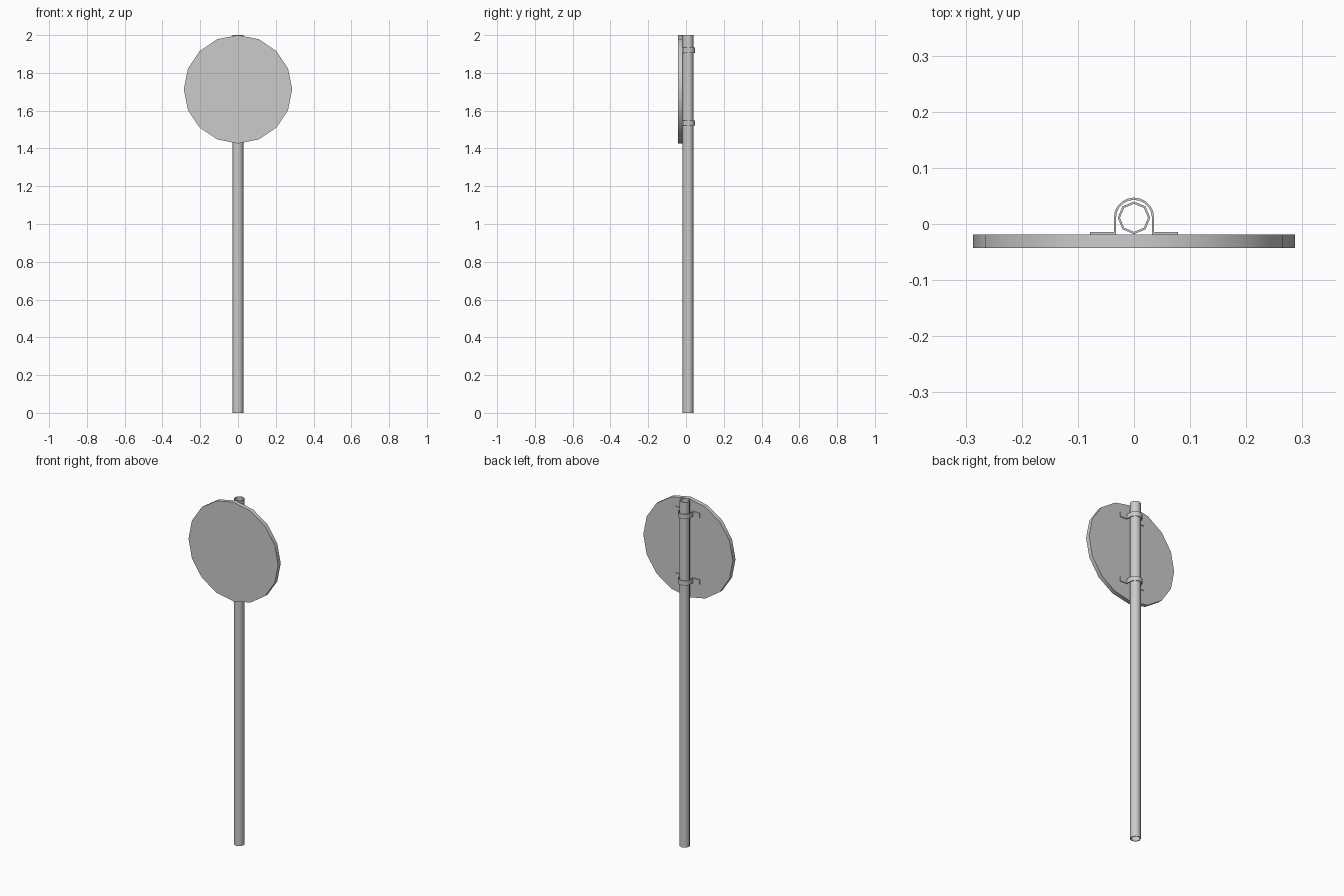
import bpy, bmesh, math
from mathutils import Vector

cube = bpy.data.objects.get("Cube")
if cube:
    bpy.data.objects.remove(cube, do_unlink=True)

GREY = (0.6, 0.6, 0.6, 1.0)
metal = bpy.data.materials.new("grey metal")
metal.use_nodes = True
metal.diffuse_color = GREY
metal.node_tree.nodes["Principled BSDF"].inputs["Base Color"].default_value = GREY

POLE_Y, POLE_R = 0.011, 0.029
DISC_R, DISC_Z = 0.287, 1.713
DISC_BACK, DISC_FRONT = -0.019, -0.043


def finish(name, bm, angle):
    bmesh.ops.recalc_face_normals(bm, faces=bm.faces[:])
    mesh = bpy.data.meshes.new(name)
    bm.to_mesh(mesh)
    bm.free()
    mesh.materials.append(metal)
    obj = bpy.data.objects.new(name, mesh)
    bpy.context.collection.objects.link(obj)
    bpy.ops.object.select_all(action='DESELECT')
    obj.select_set(True)
    bpy.context.view_layer.objects.active = obj
    bpy.ops.object.shade_smooth_by_angle(angle=math.radians(angle))


def circle(radius, sides):
    """Corners of a polygon with one corner on the second axis."""
    turns = [2 * math.pi * i / sides for i in range(sides)]
    return [(radius * math.sin(a), radius * math.cos(a)) for a in turns]


def bridge(bm, a, b):
    for i in range(len(a)):
        j = (i + 1) % len(a)
        bm.faces.new((a[i], a[j], b[j], b[i]))


def prism(name, points, offset):
    """Solid between an outline and its copy moved by offset."""
    bm = bmesh.new()
    near = [bm.verts.new(p) for p in points]
    far = [bm.verts.new(Vector(p) + Vector(offset)) for p in points]
    bm.faces.new(near)
    bm.faces.new(far[::-1])
    bridge(bm, near, far)
    finish(name, bm, 35)


# hollow eight-sided pole, open at both ends
bm = bmesh.new()
loops = [[bm.verts.new((x, POLE_Y + y, z)) for x, y in circle(r, 8)]
         for r, z in ((POLE_R, 0), (POLE_R, 2), (POLE_R - 0.004, 2), (POLE_R - 0.004, 0))]
for a, b in zip(loops, loops[1:] + loops[:1]):
    bridge(bm, a, b)
finish("pole", bm, 50)

# sign disc
prism("sign_disc", [(x, DISC_FRONT, DISC_Z + z) for x, z in circle(DISC_R, 16)],
      (0, DISC_BACK - DISC_FRONT, 0))


# strap clamps: flange, leg, arch around the pole, leg, flange
def arch(radius):
    turns = [math.pi * i / 10 for i in range(11)]
    return [(radius * math.cos(a), POLE_Y + radius * math.sin(a)) for a in turns]


def clamp(name, z, height=0.027, outer=0.036, thick=0.004, flange=0.078):
    base, top = DISC_BACK, DISC_BACK + thick + 0.001
    inner = outer - thick
    outline = [(flange, base), (flange, top), (outer, top)] + arch(outer)
    outline += [(-outer, top), (-flange, top), (-flange, base), (-inner, base)]
    outline += arch(inner)[::-1] + [(inner, base)]
    prism(name, [(x, y, z - height / 2) for x, y in outline], (0, 0, height))


clamp("lower_clamp", 1.535)
clamp("upper_clamp", 1.92)
